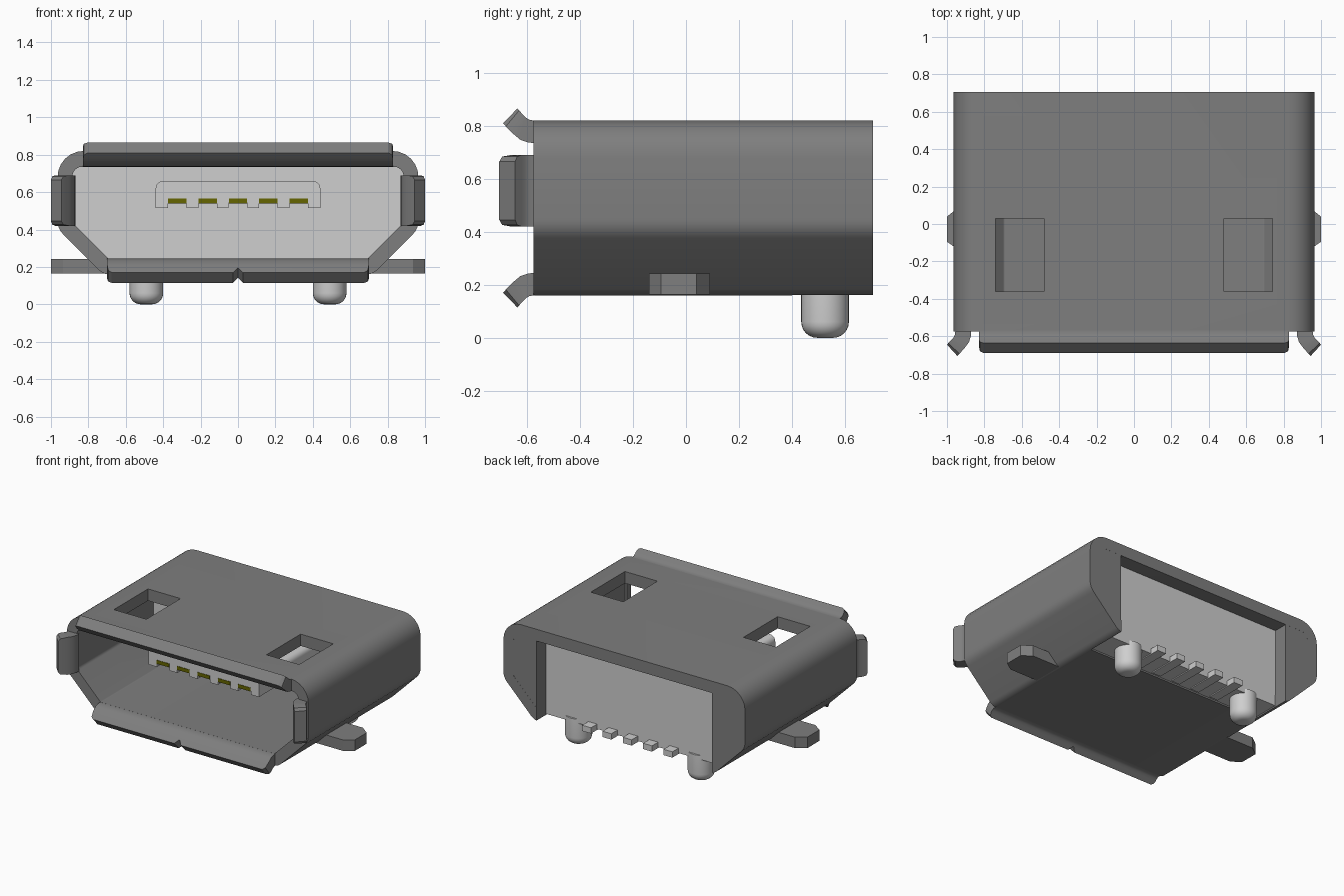
import bpy, bmesh, math
from mathutils import Vector

if "Cube" in bpy.data.objects:
    bpy.data.objects.remove(bpy.data.objects["Cube"], do_unlink=True)


def material(name, rgb):
    m = bpy.data.materials.new(name)
    m.use_nodes = True
    m.diffuse_color = (*rgb, 1)
    m.node_tree.nodes["Principled BSDF"].inputs["Base Color"].default_value = (*rgb, 1)
    return m


STEEL = material("dark steel", (0.21, 0.21, 0.21))
PLASTIC = material("light grey plastic", (0.62, 0.62, 0.62))
CONTACT = material("olive contact", (0.13, 0.13, 0.0))


def finish(name, bm, mat):
    bmesh.ops.recalc_face_normals(bm, faces=bm.faces)
    me = bpy.data.meshes.new(name)
    bm.to_mesh(me)
    bm.free()
    ob = bpy.data.objects.new(name, me)
    bpy.context.collection.objects.link(ob)
    if mat:
        me.materials.append(mat)
    return ob


def smooth(ob):
    bpy.ops.object.select_all(action='DESELECT')
    ob.select_set(True)
    bpy.context.view_layer.objects.active = ob
    bpy.ops.object.shade_smooth_by_angle(angle=math.radians(30))


def loft(name, sections, mat, closed=False):
    """Join equal-sized point loops; cap the ends, or close into a ring."""
    bm = bmesh.new()
    loops = [[bm.verts.new(p) for p in s] for s in sections]
    n = len(loops[0])
    pairs = list(zip(loops, loops[1:]))
    if closed:
        pairs.append((loops[-1], loops[0]))
    else:
        bm.faces.new(loops[0])
        bm.faces.new(loops[-1])
    for a, b in pairs:
        for i in range(n):
            j = (i + 1) % n
            bm.faces.new((a[i], a[j], b[j], b[i]))
    return finish(name, bm, mat)


def prism_y(name, pts, y0, y1, mat):
    return loft(name, [[(x, y, z) for x, z in pts] for y in (y0, y1)], mat)


def box(name, lo, hi, mat):
    (x0, y0, z0), (x1, y1, z1) = lo, hi
    return prism_y(name, [(x0, z0), (x1, z0), (x1, z1), (x0, z1)], y0, y1, mat)


def rounded(corners, seg=6):
    """Fillet a polygon given as (x, z, radius)."""
    out = []
    for i, (x, z, r) in enumerate(corners):
        p = Vector((x, z))
        a = (Vector(corners[i - 1][:2]) - p).normalized()
        b = (Vector(corners[(i + 1) % len(corners)][:2]) - p).normalized()
        half = a.angle(b) / 2
        c = p + (a + b).normalized() * (r / math.sin(half))
        s = p + a * (r / math.tan(half)) - c
        turn = s.angle_signed(p + b * (r / math.tan(half)) - c)
        for k in range(seg + 1):
            t = -turn * k / seg
            out.append((c.x + s.x * math.cos(t) - s.y * math.sin(t),
                        c.y + s.x * math.sin(t) + s.y * math.cos(t)))
    return out


def symmetric(half):
    return half + [(-x, z, r) for x, z, r in reversed(half)]


def cut(ob, cutter):
    mod = ob.modifiers.new("cut", 'BOOLEAN')
    mod.operation = 'DIFFERENCE'
    mod.solver = 'EXACT'
    mod.object = cutter
    bpy.ops.object.select_all(action='DESELECT')
    bpy.context.view_layer.objects.active = ob
    ob.select_set(True)
    bpy.ops.object.modifier_apply(modifier=mod.name)
    bpy.data.objects.remove(cutter, do_unlink=True)


FRONT, BACK = -0.575, 0.705

# Bent metal shell, open at both ends
outer = rounded(symmetric([(0.72, 0.16, 0.08), (0.965, 0.405, 0.1), (0.965, 0.82, 0.14)]))
inner = rounded(symmetric([(0.695, 0.245, 0.015), (0.885, 0.435, 0.03), (0.885, 0.735, 0.05)]))
shell = loft("shell", [[(x, y, z) for x, z in ring] for ring, y in
                       ((outer, FRONT), (outer, BACK), (inner, BACK), (inner, FRONT))],
             STEEL, closed=True)
for s in (-1, 1):
    xs = sorted((s * 0.48, s * 0.74))
    cut(shell, box("window_cutter", (xs[0], -0.36, 0.65), (xs[1], 0.03, 0.95), None))
cut(shell, box("tail_cutter", (-0.70, 0.40, 0.05), (0.70, 0.9, 0.30), None))
smooth(shell)

# Solid side fillings at the back end
for s, side in ((1, "left"), (-1, "right")):
    pts = [(0.70, 0.74), (0.89, 0.74), (0.89, 0.43), (0.70, 0.235)]
    prism_y(f"{side}_back_filling", [(s * x, z) for x, z in pts], 0.45, BACK - 0.0005, STEEL)

# Flared lips around the mouth: (outer y, outer offset, inner y, inner offset, width trim)
LIP = [(-0.57, 0, -0.57, -0.085, 0), (-0.59, 0.002, -0.595, -0.083, 0),
       (-0.603, 0.010, -0.625, -0.073, 0), (-0.615, 0.022, -0.65, -0.052, 0),
       (-0.630, 0.038, -0.68, -0.022, 0.006), (-0.637, 0.045, -0.69, -0.010, 0.025)]


def lip(name, half, place, stretch=1.0):
    secs = []
    for yo, oo, yi, oi, trim in LIP:
        yo, yi = (FRONT + (y - FRONT) * stretch for y in (yo, yi))
        w = half - trim
        secs.append([place(-w, yo, oo), place(w, yo, oo), place(w, yi, oi), place(-w, yi, oi)])
    return loft(name, secs, STEEL)


smooth(lip("top_lip", 0.83, lambda u, y, o: (u, y, 0.82 + o)))
bottom_lip = lip("bottom_lip", 0.70, lambda u, y, o: (u, y, 0.16 - o))
for s, side in ((1, "left"), (-1, "right")):
    smooth(lip(f"{side}_lip", 0.135,
               lambda u, y, o: (s * (0.955 + o), y, 0.555 + u), 1.13))

# V notch in the middle of the bottom lip
tip, out, across = Vector((0, -0.663, 0.143)), Vector((0, -0.7, -0.7)), Vector((0, -0.7, 0.7))
notch = [[tip + out * n + across * t + Vector((x, 0, 0))
          for x, n in ((-0.05, 0.03), (0.05, 0.03), (0, -0.035))] for t in (-0.1, 0.1)]
cut(bottom_lip, loft("notch_cutter", notch, None))
smooth(bottom_lip)

# Mounting feet on both sides
for s, side in ((1, "left"), (-1, "right")):
    plan = [(0.66, -0.14), (0.935, -0.14), (1.0, -0.095), (1.0, 0.04), (0.935, 0.09), (0.66, 0.09)]
    loft(f"{side}_foot", [[(s * x, y, z) for x, y in plan] for z in (0.164, 0.243)], STEEL)

# Plastic body and its base
prism_y("insulator_body", inner, 0.30, 0.60, PLASTIC)
box("insulator_base", (-0.698, 0.402, 0.17), (0.698, 0.60, 0.30), PLASTIC)

# Tongue with five slots along its underside
PITCH = [-0.325, -0.1625, 0, 0.1625, 0.325]
arc = [(0.04 * math.cos(a), 0.04 * math.sin(a)) for a in (math.pi / 2 * k / 5 for k in range(6))]
profile = [(-0.44, 0.515)]
for x in PITCH:
    profile += [(x - 0.05, 0.515), (x - 0.05, 0.541), (x + 0.05, 0.541), (x + 0.05, 0.515)]
profile += [(0.44, 0.515)] + [(0.40 + dx, 0.62 + dz) for dx, dz in arc]
profile += [(-0.40 - dx, 0.62 + dz) for dx, dz in reversed(arc)]
smooth(prism_y("tongue", profile, -0.39, 0.31, PLASTIC))

# Contacts in the slots and their tails at the back
for i, x in enumerate(PITCH, 1):
    box(f"contact_{i}", (x - 0.049, -0.393, 0.539), (x + 0.049, 0.31, 0.565), CONTACT)
    box(f"contact_tail_{i}", (x - 0.035, 0.42, 0.163), (x + 0.035, 0.67, 0.205), PLASTIC)

# Locating pegs with rounded ends
peg = [(0.03, 0.0)] + [(0.03 + 0.06 * math.sin(a), 0.06 - 0.06 * math.cos(a))
                       for a in (math.pi / 2 * k / 6 for k in range(1, 7))] + [(0.09, 0.20)]
for s, side in ((1, "left"), (-1, "right")):
    smooth(loft(f"{side}_peg", [[(s * 0.49 + r * math.cos(k * math.pi / 16),
                                  0.525 + r * math.sin(k * math.pi / 16), z)
                                 for k in range(32)] for r, z in peg], PLASTIC))
